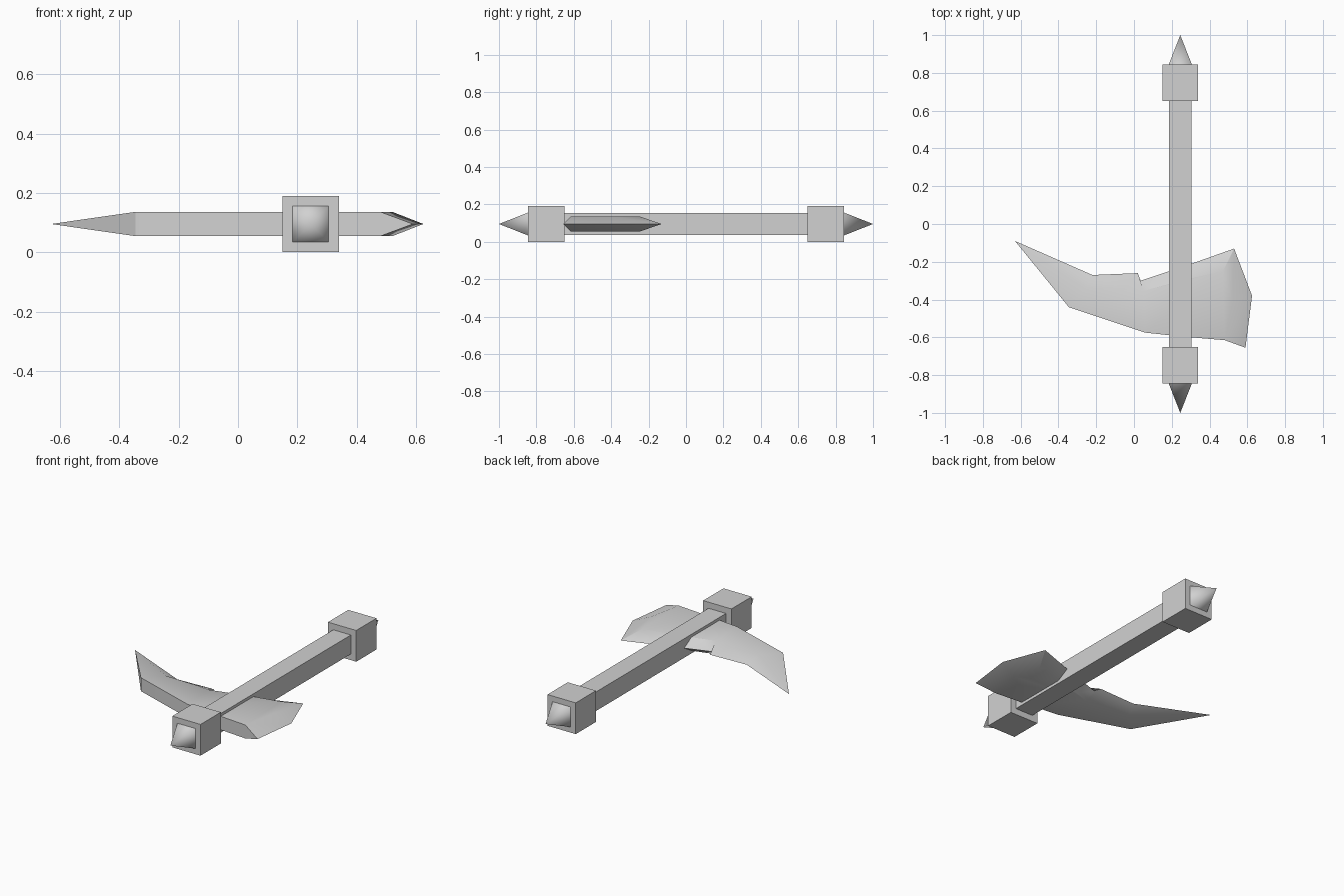
import bpy, bmesh, math
from mathutils import Matrix

old = bpy.data.objects.get("Cube")
if old:
    bpy.data.objects.remove(old, do_unlink=True)

CX, CZ = 0.245, 0.095      # handle axis
HALF = 0.041               # half thickness of the blade

steel = bpy.data.materials.new("grey_steel")
steel.use_nodes = True
grey = (0.64, 0.64, 0.64, 1)
steel.diffuse_color = grey
steel.node_tree.nodes["Principled BSDF"].inputs["Base Color"].default_value = grey


def finish(bm, name, smooth=False):
    bmesh.ops.recalc_face_normals(bm, faces=bm.faces[:])
    for f in bm.faces:
        f.smooth = smooth
    me = bpy.data.meshes.new(name)
    bm.to_mesh(me)
    bm.free()
    me.materials.append(steel)
    ob = bpy.data.objects.new(name, me)
    bpy.context.collection.objects.link(ob)
    return ob


def box(name, y, size):
    bm = bmesh.new()
    bmesh.ops.create_cube(bm, size=1, matrix=Matrix.Translation((CX, y, CZ)) @ Matrix.Diagonal((*size, 1)))
    finish(bm, name)


def spike(name, side):
    # Four-sided point, open where it meets the block
    bm = bmesh.new()
    r, y = 0.061, side * 0.845
    base = [bm.verts.new((CX + sx * r, y, CZ + sz * r))
            for sx, sz in ((-1, -1), (1, -1), (1, 1), (-1, 1))]
    tip = bm.verts.new((CX, side, CZ))
    for i in range(4):
        bm.faces.new((base[i], base[(i + 1) % 4], tip))
    bmesh.ops.recalc_face_normals(bm, faces=bm.faces[:])
    # An open shell needs its outward side checked
    if bm.faces[:][0].normal.z > 0:
        bmesh.ops.reverse_faces(bm, faces=bm.faces[:])
    me_faces = bm.faces[:]
    for f in me_faces:
        f.smooth = True
    me = bpy.data.meshes.new(name)
    bm.to_mesh(me)
    bm.free()
    me.materials.append(steel)
    bpy.context.collection.objects.link(bpy.data.objects.new(name, me))


# Handle, end blocks and points
box("handle", 0, (0.118, 1.4, 0.116))
for label, side in (("front", -1), ("back", 1)):
    box(label + "_block", side * 0.748, (0.19, 0.195, 0.19))
    spike(label + "_spike", side)

# Axe head: sharp outer edge at mid height, ridge line on both flat sides
edge = [(-0.63, -0.09), (-0.22, -0.27), (0.02, -0.26), (0.035, -0.30), (0.185, -0.25),
        (0.305, -0.21), (0.53, -0.13), (0.625, -0.38), (0.59, -0.655)]
ridge = [(-0.345, -0.44), (-0.25, -0.34), (-0.06, -0.345), (0.05, -0.355), (0.14, -0.33),
         (0.305, -0.285), (0.47, -0.25), (0.52, -0.41), (0.48, -0.615)]
belly = [(0.245, -0.595), (0.06, -0.575)]

bm = bmesh.new()
rim = [bm.verts.new((x, y, CZ)) for x, y in edge]
sides = []
for s in (1, -1):
    loop = [bm.verts.new((x, y, CZ + s * HALF)) for x, y in ridge + belly]
    bm.faces.new(loop)
    # Bevel from ridge to sharp edge
    bm.faces.new((rim[0], rim[1], loop[1]))
    bm.faces.new((rim[0], loop[1], loop[0]))
    for i in range(1, len(edge) - 1):
        bm.faces.new((rim[i], rim[i + 1], loop[i + 1], loop[i]))
    sides.append(loop)

# Thick wall along the belly, closing to a point at both ends
top, bottom = sides
last = len(edge) - 1
chain = list(range(last, len(top))) + [0]
for a, b in zip(chain, chain[1:]):
    bm.faces.new((top[a], top[b], bottom[b], bottom[a]))
bm.faces.new((rim[0], top[0], bottom[0]))
bm.faces.new((rim[last], top[last], bottom[last]))
head = finish(bm, "axe_head", True)

bpy.ops.object.select_all(action='DESELECT')
head.select_set(True)
bpy.context.view_layer.objects.active = head
bpy.ops.object.shade_smooth_by_angle(angle=math.radians(30))
